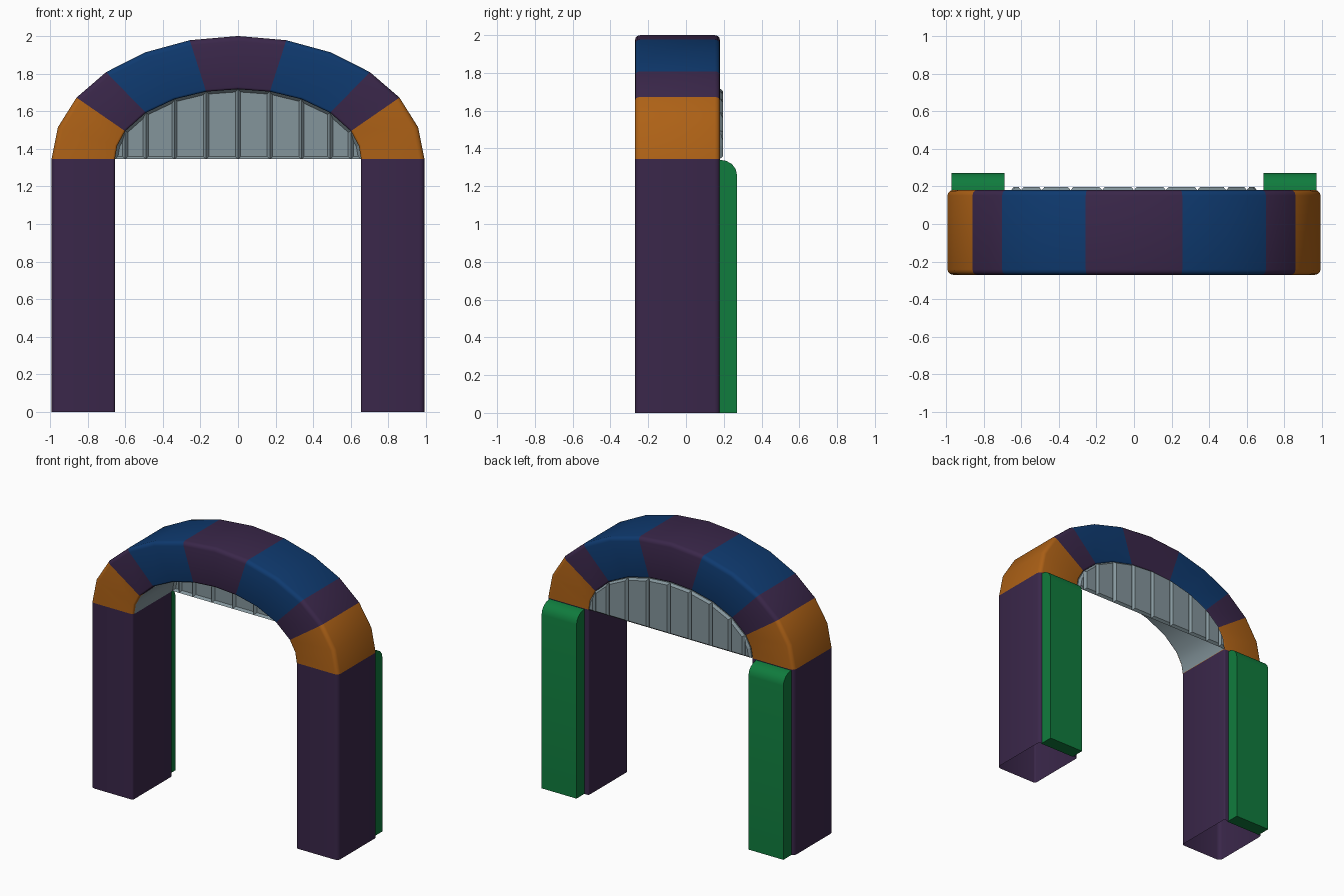
import bpy, bmesh
from math import sin, cos, radians, pi
from mathutils import Vector

cube = bpy.data.objects.get("Cube")
if cube:
    bpy.data.objects.remove(cube, do_unlink=True)


def material(name, rgb):
    m = bpy.data.materials.new(name)
    m.use_nodes = True
    m.diffuse_color = (*rgb, 1)
    m.node_tree.nodes["Principled BSDF"].inputs["Base Color"].default_value = (*rgb, 1)
    return m


purple = material("purple", (0.042, 0.02, 0.068))
blue = material("blue", (0.0045, 0.042, 0.16))
orange = material("orange", (0.42, 0.12, 0.008))
green = material("green", (0.005, 0.2, 0.047))
grey = material("grey", (0.23, 0.3, 0.33))

FRONT, BACK = -0.27, 0.18
SPRING = 1.345            # height where the arch meets the posts
INNER, OUTER = 0.655, 0.992


def finish(name, bm, mats, smooth=True, recalc=True):
    if recalc:
        bmesh.ops.recalc_face_normals(bm, faces=bm.faces)
    me = bpy.data.meshes.new(name)
    bm.to_mesh(me)
    bm.free()
    for m in mats:
        me.materials.append(m)
    ob = bpy.data.objects.new(name, me)
    bpy.context.collection.objects.link(ob)
    if smooth:
        bpy.ops.object.select_all(action='DESELECT')
        ob.select_set(True)
        bpy.context.view_layer.objects.active = ob
        bpy.ops.object.shade_smooth_by_angle(angle=radians(40))
    return ob


def section(inner, outer):
    """Rounded rectangle between an inner and an outer point (x, z)."""
    a, b = Vector(inner), Vector(outer)
    length, d = (b - a).length, (b - a).normalized()
    corners = [(length, BACK, 0.028, 0), (0, BACK, 0.012, 1),
               (0, FRONT, 0.012, 2), (length, FRONT, 0.028, 3)]
    pts = []
    for s, y, r, quarter in corners:
        cs = s - r if s else r
        cy = y - r if y > 0 else y + r
        for k in range(4):
            t = (quarter + k / 3) * pi / 2
            p = a + d * (cs + r * cos(t))
            pts.append((p.x, cy + r * sin(t), p.y))
    return pts


def loft(name, stations, mats, pick=lambda i: 0):
    """Open tube through the stations; pick gives the colour of each span."""
    bm = bmesh.new()
    rings = [[bm.verts.new(p) for p in section(*st)] for st in stations]
    n = len(rings[0])
    for i, (r0, r1) in enumerate(zip(rings, rings[1:])):
        for k in range(n):
            f = bm.faces.new((r0[k], r0[(k + 1) % n], r1[(k + 1) % n], r1[k]))
            f.material_index = pick(i)
    return finish(name, bm, mats)


# Arch outlines: inner and outer half ellipses in twelve spans
half = [0, 15, 31, 48.5, 66.4, 79, 90]
inner_angles = [-a for a in half[:0:-1]] + half
inner_pts = [(INNER * sin(radians(a)), SPRING + 0.372 * cos(radians(a)))
             for a in inner_angles]
outer_pts = [(OUTER * sin(radians(a)), SPRING + 0.655 * cos(radians(a)))
             for a in range(-90, 91, 15)]

# Arch with coloured blocks
blocks = "oopbbppbbpoo"
loft("arch", list(zip(inner_pts, outer_pts)), [purple, blue, orange],
     lambda i: "pbo".index(blocks[i]))

# Posts and the padded plates on their backs
for side, label in ((1, "left"), (-1, "right")):
    loft(label + "_post", [((side * INNER, z), (side * OUTER, z)) for z in (0, SPRING)],
         [purple])

    profile = [(BACK - 0.01, 0), (0.27, 0)]
    for k in range(5):
        t = k / 4 * pi / 2
        profile.append((BACK + 0.09 * cos(t), 1.26 + 0.08 * sin(t)))
    profile.append((BACK - 0.01, 1.34))
    bm = bmesh.new()
    face = bm.faces.new([bm.verts.new((side * 0.69, y, z)) for y, z in profile])
    ext = bmesh.ops.extrude_face_region(bm, geom=[face])
    moved = [g for g in ext["geom"] if isinstance(g, bmesh.types.BMVert)]
    bmesh.ops.translate(bm, verts=moved, vec=(side * 0.28, 0, 0))
    finish(label + "_back_pad", bm, [green])

# Grey lining under the arch
bm = bmesh.new()
rows = []
for x, z in inner_pts:
    p = Vector((x, 0, z))
    p -= (p - Vector((0, 0, SPRING))).normalized() * 0.003
    rows.append([bm.verts.new((p.x, y, p.z)) for y in (FRONT + 0.012, BACK)])
for (a, b), (c, d) in zip(rows, rows[1:]):
    bm.faces.new((a, c, d, b))
bm.normal_update()
bmesh.ops.reverse_faces(bm, faces=[f for f in bm.faces if f.normal.z > 0])
finish("arch_lining", bm, [grey], recalc=False)

# Back panel: a sheet of raised panes filling the arch opening
bm = bmesh.new()
spans = [inner_pts[:3]] + [inner_pts[i:i + 2] for i in range(2, 10)] + [inner_pts[10:]]
for span in spans:
    outline = [(span[0][0], SPRING)] + list(span) + [(span[-1][0], SPRING)]
    clean = [p for i, p in enumerate(outline)
             if i == 0 or (Vector(p) - Vector(outline[i - 1])).length > 0.001]
    bm.faces.new([bm.verts.new((x, BACK, z)) for x, z in clean])
bmesh.ops.remove_doubles(bm, verts=bm.verts, dist=0.0005)
bm.normal_update()
bmesh.ops.inset_individual(bm, faces=list(bm.faces), thickness=0.014, depth=0.017,
                           use_even_offset=True)
finish("arch_panel", bm, [grey], smooth=False, recalc=False)
